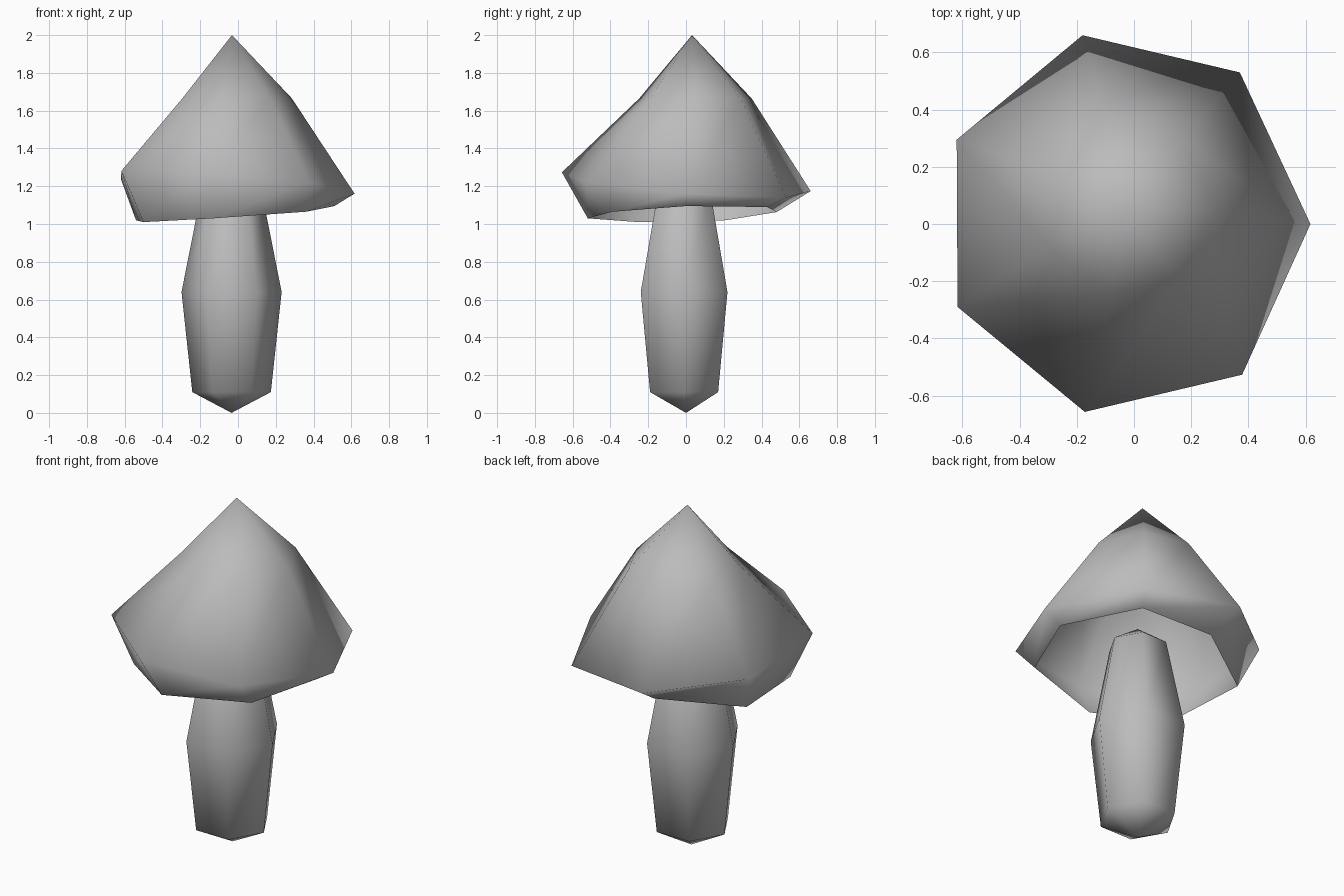
import bpy, bmesh, math

if "Cube" in bpy.data.objects:
    bpy.data.objects.remove(bpy.data.objects["Cube"])

grey = bpy.data.materials.new("plain grey")
grey.diffuse_color = (0.5, 0.5, 0.5, 1)
grey.use_nodes = True
grey.node_tree.nodes["Principled BSDF"].inputs["Base Color"].default_value = grey.diffuse_color


def polygon(n, r, cx, cy, z):
    """Regular ring with its first corner on +x."""
    return [(cx + r * math.cos(2 * math.pi * i / n),
             cy + r * math.sin(2 * math.pi * i / n), z) for i in range(n)]


def skin(name, rings):
    """Join successive rings (a single point makes a tip) from bottom to top."""
    bm = bmesh.new()
    rows = [[bm.verts.new(p) for p in ring] for ring in rings]
    for low, high in zip(rows, rows[1:]):
        n = max(len(low), len(high))
        for i in range(n):
            j = (i + 1) % n
            if len(low) == 1:
                bm.faces.new((low[0], high[j], high[i]))
            elif len(high) == 1:
                bm.faces.new((low[i], low[j], high[0]))
            else:
                bm.faces.new((low[i], low[j], high[j], high[i]))
    for f in bm.faces:
        f.smooth = True
    me = bpy.data.meshes.new(name)
    bm.to_mesh(me)
    bm.free()
    me.materials.append(grey)
    ob = bpy.data.objects.new(name, me)
    bpy.context.collection.objects.link(ob)
    return ob


# Hexagonal stem, pointed at both ends and widest in the middle
cx, cy = -0.034, -0.01
skin("stem", [[(cx, 0.0, 0.0)],
              polygon(6, 0.208, cx, cy, 0.11),
              polygon(6, 0.265, cx, cy, 0.64),
              polygon(6, 0.16, cx, cy, 1.17),
              [(cx, cy, 1.28)]])

# Seven-sided cap, open underneath, with a tilted rim and curled-in lip
lip = [(0.51, 0, 1.095), (0.30, 0.43, 1.09), (-0.13, 0.48, 1.063), (-0.54, 0.21, 1.02),
       (-0.50, -0.25, 1.01), (-0.13, -0.52, 1.03), (0.36, -0.39, 1.065)]
rim_xy = [(0.617, 0), (0.37, 0.53), (-0.18, 0.66), (-0.62, 0.295),
          (-0.617, -0.29), (-0.172, -0.657), (0.378, -0.527)]
rim = [(x, y, 1.21 - 0.08 * x - 0.076 * y) for x, y in rim_xy]
skin("cap", [lip, rim, polygon(7, 0.305, -0.02, 0.05, 1.665), [(-0.032, 0.032, 2.0)]])
